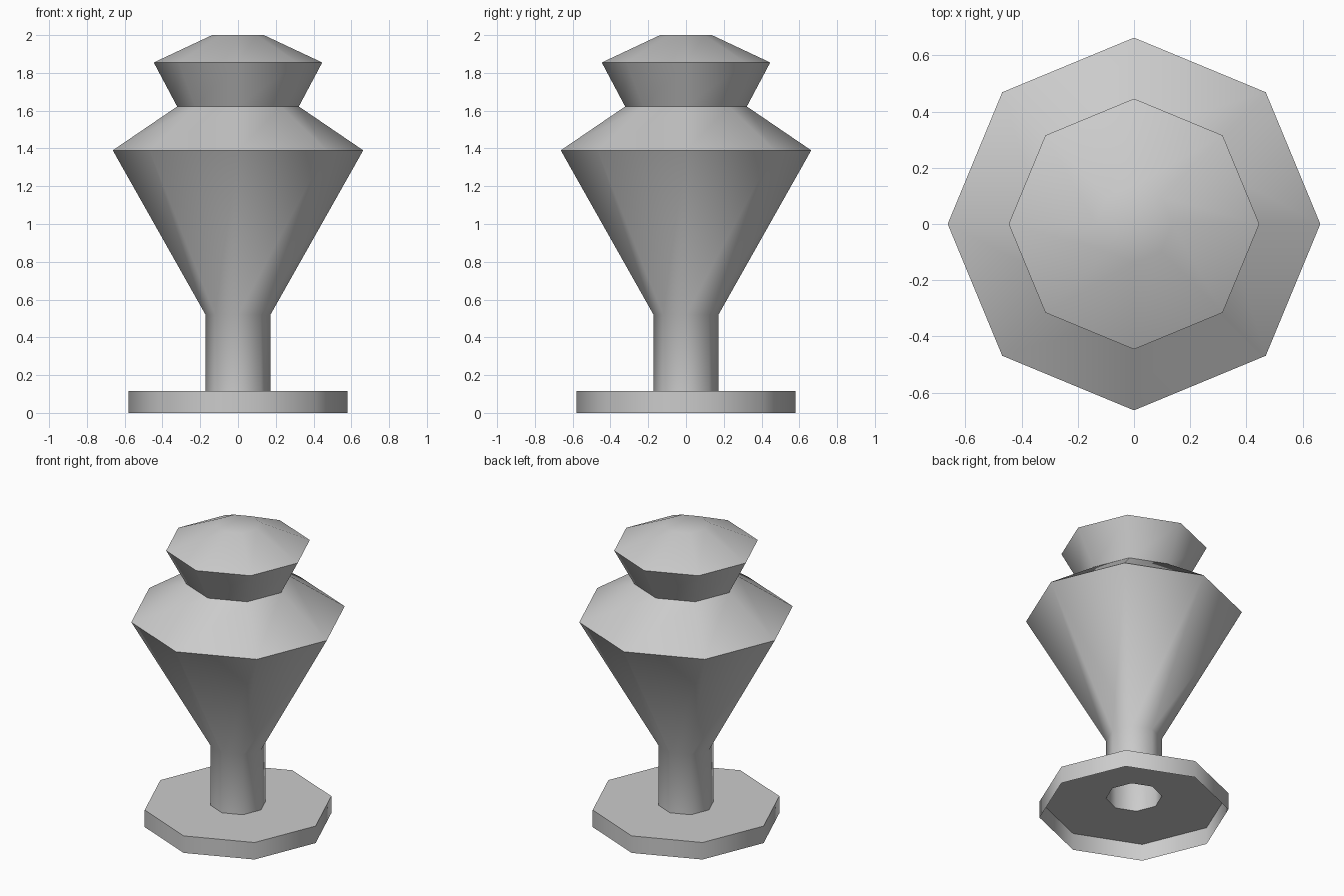
import bpy
import bmesh
from math import cos, sin, radians, tau

cube = bpy.data.objects.get("Cube")
if cube:
    bpy.data.objects.remove(cube, do_unlink=True)

SIDES = 8

# One plain grey for the whole piece
grey = bpy.data.materials.new("plain_grey")
grey.use_nodes = True
colour = (0.6, 0.6, 0.6, 1.0)
grey.diffuse_color = colour
grey.node_tree.nodes["Principled BSDF"].inputs["Base Color"].default_value = colour


def turn(name, profile, cap_top=False):
    """Turn a bottom-to-top (radius, height) profile into an eight-sided shell."""
    bm = bmesh.new()
    rings = [[bm.verts.new((r * cos(tau * i / SIDES), r * sin(tau * i / SIDES), z))
              for i in range(SIDES)] for r, z in profile]
    for low, high in zip(rings, rings[1:]):
        for i in range(SIDES):
            j = (i + 1) % SIDES
            bm.faces.new((low[i], low[j], high[j], high[i]))
    if cap_top:
        bm.faces.new(rings[-1])
    mesh = bpy.data.meshes.new(name)
    bm.to_mesh(mesh)
    bm.free()
    mesh.materials.append(grey)
    obj = bpy.data.objects.new(name, mesh)
    bpy.context.collection.objects.link(obj)
    bpy.ops.object.select_all(action='DESELECT')
    obj.select_set(True)
    bpy.context.view_layer.objects.active = obj
    bpy.ops.object.shade_smooth_by_angle(angle=radians(60))
    return obj


# Foot: a rim and top plate, hollow underneath and open into the stem
turn("base", [(0.58, 0), (0.58, 0.115), (0.172, 0.115)])

# Stem flaring into the body, then the sloping shoulder
turn("stem_and_body", [(0.172, 0.115), (0.172, 0.52), (0.663, 1.39), (0.322, 1.622)])

# Flared head with a low domed top
turn("head", [(0.322, 1.622), (0.446, 1.855), (0.137, 2.0)], cap_top=True)
